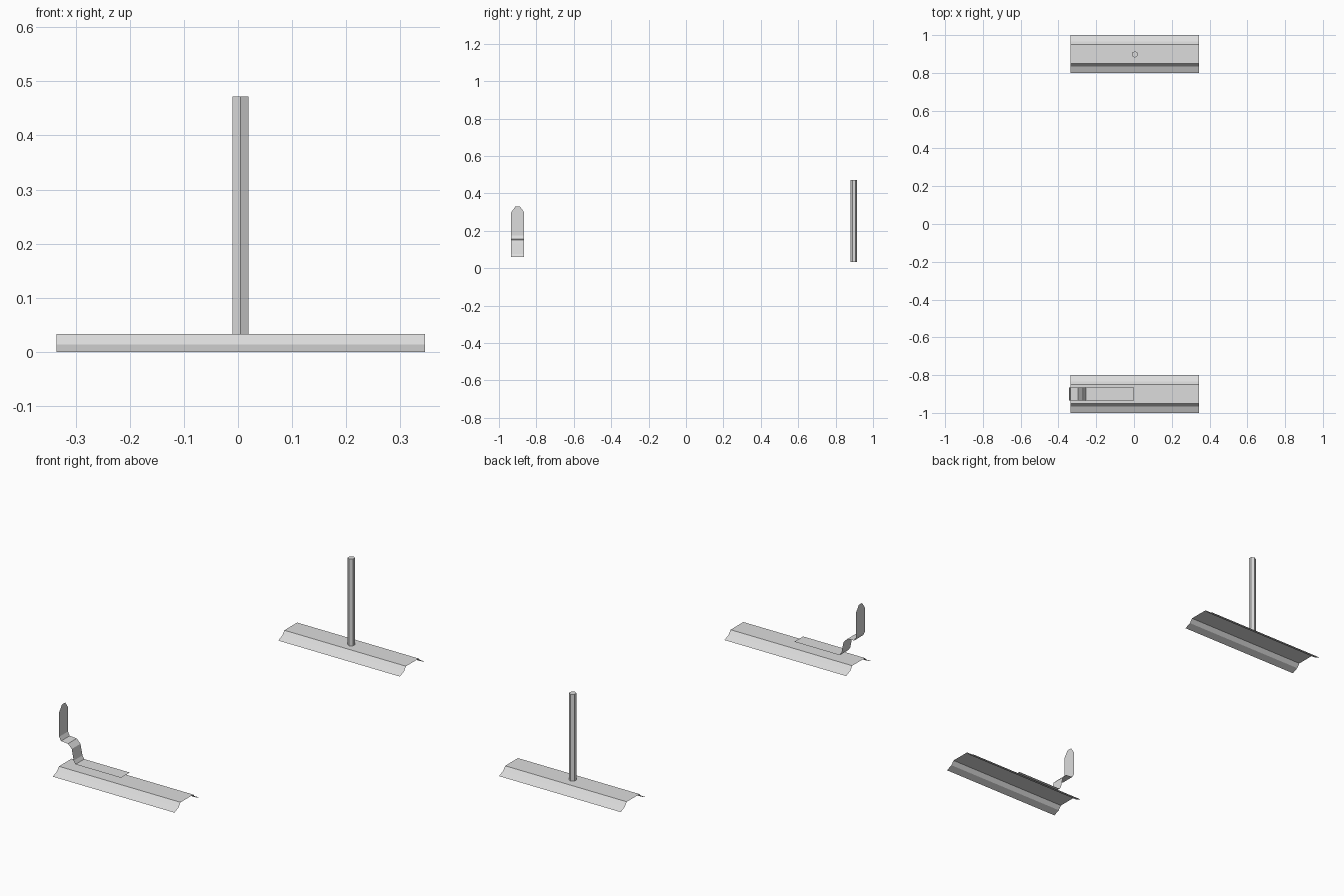
import bpy, bmesh, math
from mathutils import Matrix

if "Cube" in bpy.data.objects:
    bpy.data.objects.remove(bpy.data.objects["Cube"])

metal = bpy.data.materials.new("light_grey_metal")
metal.diffuse_color = (0.72, 0.72, 0.72, 1)
metal.use_nodes = True
metal.node_tree.nodes["Principled BSDF"].inputs["Base Color"].default_value = metal.diffuse_color


def finish(name, bm):
    mesh = bpy.data.meshes.new(name)
    bm.to_mesh(mesh)
    bm.free()
    mesh.materials.append(metal)
    ob = bpy.data.objects.new(name, mesh)
    bpy.context.collection.objects.link(ob)
    return ob


def sheet(name, start, end):
    """Thin folded sheet between two matching rows of points."""
    bm = bmesh.new()
    a = [bm.verts.new(p) for p in start]
    b = [bm.verts.new(p) for p in end]
    for i in range(len(a) - 1):
        bm.faces.new((a[i], b[i], b[i + 1], a[i + 1]))
    return finish(name, bm)


# Hat-section rails: half profile (y, z), mirrored about the rail centre
half = [(0.1, 0.0), (0.067, 0.014), (0.051, 0.0335)]
hat = [(-y, z) for y, z in half] + half[::-1]
for name, yc in (("front_rail", -0.9), ("back_rail", 0.9)):
    sheet(name,
          [(-0.335, yc + y, z) for y, z in hat],
          [(0.345, yc + y, z) for y, z in hat])

# Bent strap hook on the front rail: path (x, z, half width), tapered tip
path = [(0.0, 0.059, 0.035), (-0.254, 0.059, 0.035), (-0.264, 0.075, 0.035),
        (-0.275, 0.131, 0.035), (-0.296, 0.152, 0.035), (-0.335, 0.155, 0.035),
        (-0.345, 0.174, 0.035), (-0.345, 0.298, 0.035), (-0.345, 0.329, 0.013)]
sheet("strap_hook",
      [(x, -0.9 + w, z) for x, z, w in path],
      [(x, -0.9 - w, z) for x, z, w in path])

# Upright hexagonal rod on the back rail
z0, z1 = 0.0335, 0.472
bm = bmesh.new()
bmesh.ops.create_cone(
    bm, cap_ends=True, segments=6, radius1=0.0172, radius2=0.0172, depth=z1 - z0,
    matrix=Matrix.Translation((0.0045, 0.898, (z0 + z1) / 2)))
# turn so that one corner points to the front
if not any(abs(v.co.x - 0.0045) < 1e-4 for v in bm.verts):
    bmesh.ops.rotate(bm, verts=bm.verts, cent=(0.0045, 0.898, 0),
                     matrix=Matrix.Rotation(math.radians(30), 3, 'Z'))
finish("upright_rod", bm)
